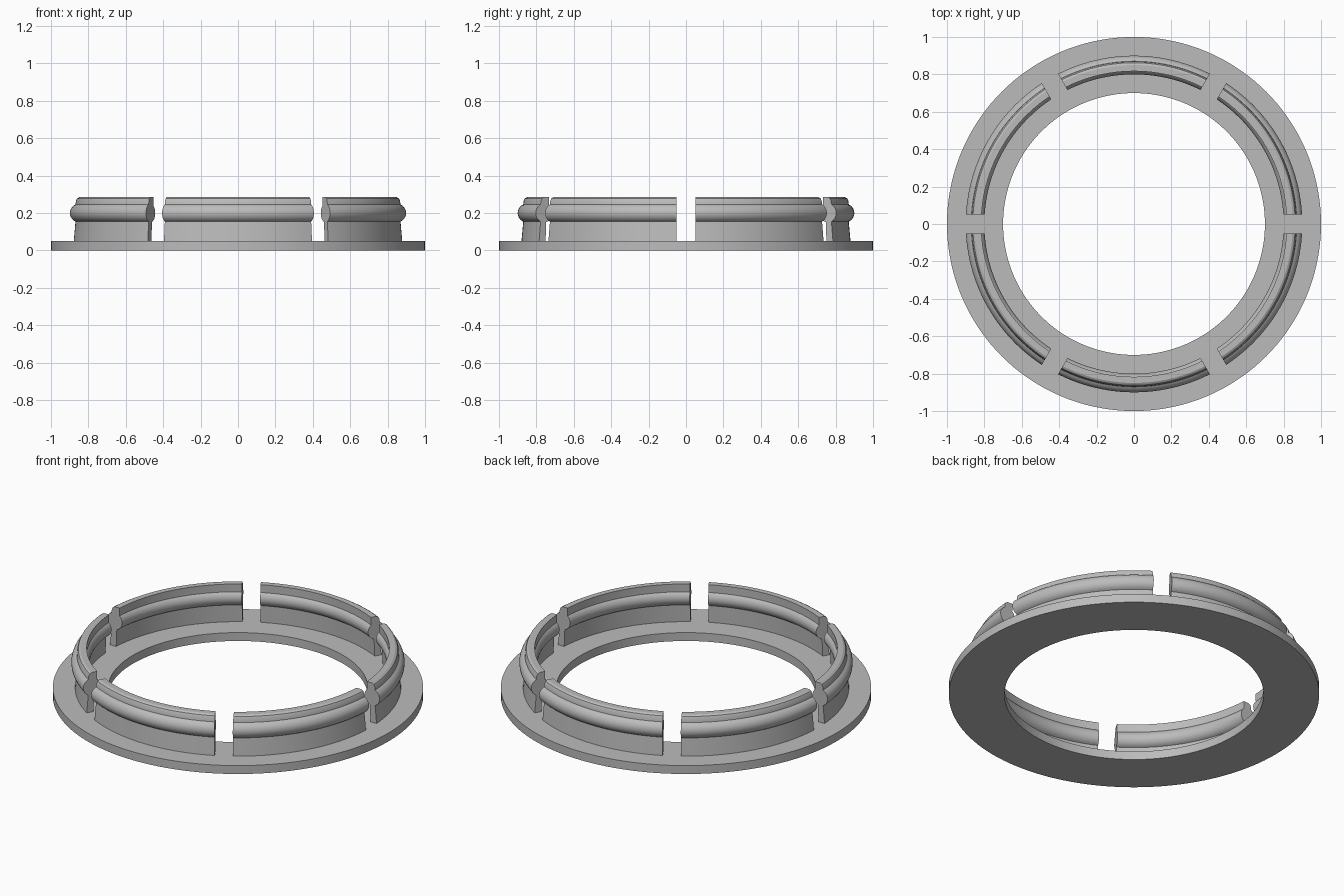
import bpy, bmesh
from math import sin, cos, asin, radians, pi, tau

cube = bpy.data.objects.get("Cube")
if cube:
    bpy.data.objects.remove(cube, do_unlink=True)

grey = bpy.data.materials.new("mid grey")
grey.use_nodes = True
grey.diffuse_color = (0.5, 0.5, 0.5, 1)
grey.node_tree.nodes["Principled BSDF"].inputs["Base Color"].default_value = (0.5, 0.5, 0.5, 1)


def sweep(name, profile, angles, closed):
    """Sweep an (r, z) profile; angles(r) lists the stations for each radius."""
    bm = bmesh.new()
    columns = [[bm.verts.new((r * cos(a), r * sin(a), z)) for a in angles(r)]
               for r, z in profile]
    rings = list(zip(*columns))
    pairs = list(zip(rings, rings[1:]))
    if closed:
        pairs.append((rings[-1], rings[0]))
    n = len(profile)
    for p, q in pairs:
        for i in range(n):
            j = (i + 1) % n
            bm.faces.new((p[i], p[j], q[j], q[i]))
    if not closed:
        bm.faces.new(rings[0])
        bm.faces.new(rings[-1])
    bmesh.ops.recalc_face_normals(bm, faces=bm.faces)
    mesh = bpy.data.meshes.new(name)
    bm.to_mesh(mesh)
    bm.free()
    mesh.materials.append(grey)
    obj = bpy.data.objects.new(name, mesh)
    bpy.context.collection.objects.link(obj)
    bpy.ops.object.select_all(action='DESELECT')
    obj.select_set(True)
    bpy.context.view_layer.objects.active = obj
    bpy.ops.object.shade_smooth_by_angle(angle=radians(30))
    return obj


# Flat base ring
SEGMENTS = 144
sweep("base_ring", [(0.7, 0), (1, 0), (1, 0.05), (0.7, 0.05)],
      lambda r: [tau * i / SEGMENTS for i in range(SEGMENTS)], True)


# Clip cross-section: leaning wall with a round bead on both sides
def bead(start, end, steps=10):
    turn = [radians(start + (end - start) * i / steps) for i in range(steps + 1)]
    return [(0.85 + 0.05 * cos(t), 0.2 + 0.05 * sin(t)) for t in turn]


clip_profile = ([(0.84, 0.045), (0.88, 0.045)]
                + bead(-66, 66)
                + [(0.868, 0.265), (0.862, 0.278), (0.85, 0.285), (0.817, 0.285)]
                + bead(130, 253))


# Clip ends run parallel to the straight slots between neighbours
def clip_angles(r, steps=24):
    trim = asin(0.05 / r)
    return [trim + (pi / 3 - 2 * trim) * i / steps for i in range(steps + 1)]


# Six clips around the ring
for k in range(6):
    clip = sweep(f"clip_{k + 1}", clip_profile, clip_angles, False)
    clip.rotation_euler.z = k * pi / 3
